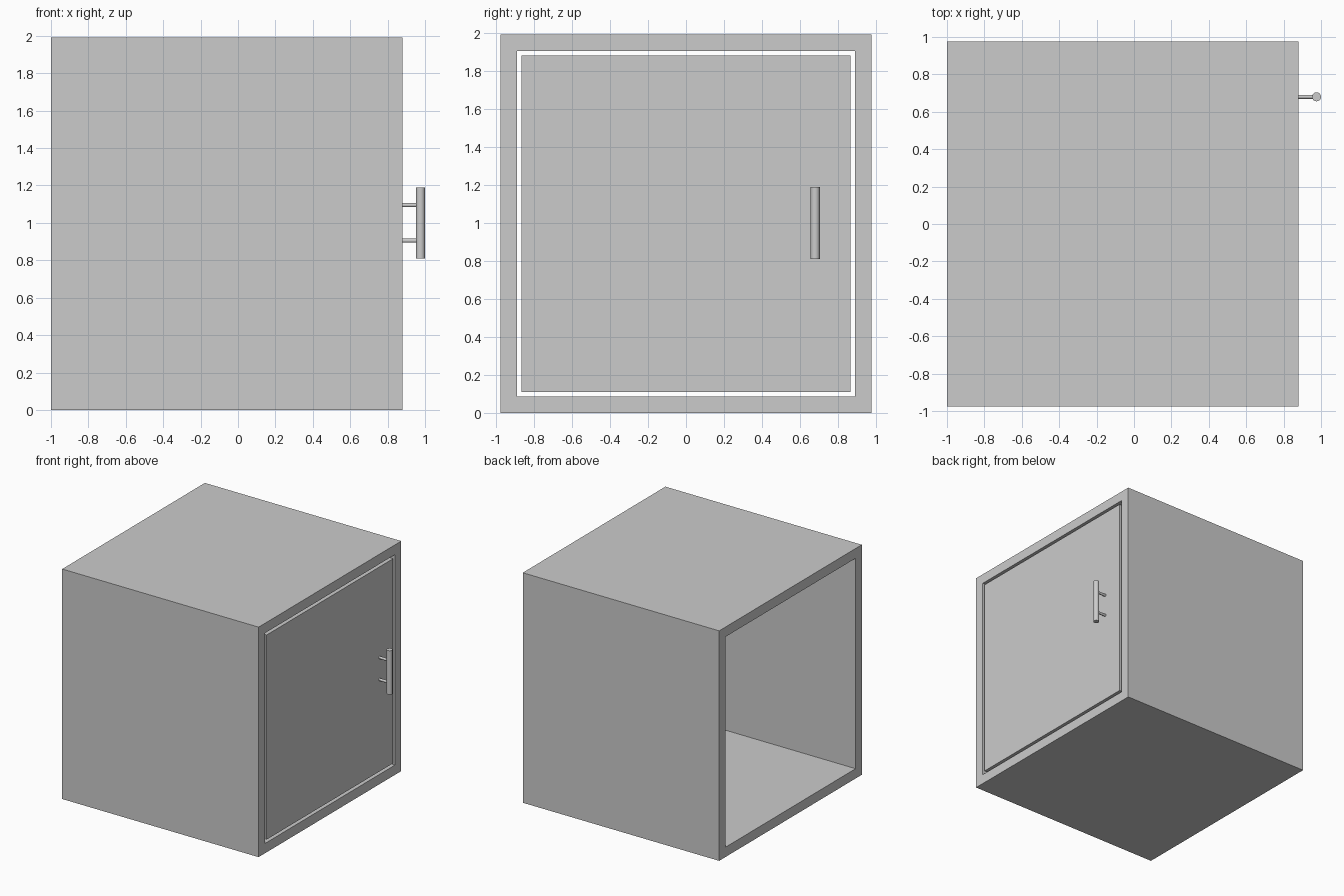
import bpy
import bmesh
import math
from mathutils import Matrix, Vector

cube = bpy.data.objects.get("Cube")
if cube:
    bpy.data.objects.remove(cube, do_unlink=True)

# One plain grey for the whole cabinet
grey = bpy.data.materials.new("plain_grey")
grey.use_nodes = True
colour = (0.6, 0.6, 0.6, 1)
grey.diffuse_color = colour
grey.node_tree.nodes["Principled BSDF"].inputs["Base Color"].default_value = colour

WIDTH_Y, HEIGHT = 1.95, 1.99
BACK, FRONT = -1.0, 0.88
WALL, GAP, DOOR_DEPTH = 0.085, 0.025, 0.08


def add_object(name, bm):
    mesh = bpy.data.meshes.new(name)
    bmesh.ops.recalc_face_normals(bm, faces=bm.faces)
    bm.to_mesh(mesh)
    bm.free()
    mesh.materials.append(grey)
    obj = bpy.data.objects.new(name, mesh)
    bpy.context.collection.objects.link(obj)
    return obj


def rectangle(bm, x, inset):
    """Ring of four corners across the cabinet, inset from its outer edge."""
    half = WIDTH_Y / 2 - inset
    low, high = inset, HEIGHT - inset
    return [bm.verts.new((x, y, z)) for y, z in
            ((-half, low), (half, low), (half, high), (-half, high))]


def bridge(bm, ring_a, ring_b):
    for i in range(4):
        j = (i + 1) % 4
        bm.faces.new((ring_a[i], ring_a[j], ring_b[j], ring_b[i]))


def rod(name, start, end, radius, sides=24):
    start, end = Vector(start), Vector(end)
    axis = end - start
    turn = axis.to_track_quat("Z", "Y").to_matrix().to_4x4()
    bm = bmesh.new()
    bmesh.ops.create_cone(bm, cap_ends=True, segments=sides, radius1=radius,
                          radius2=radius, depth=axis.length,
                          matrix=Matrix.Translation((start + end) / 2) @ turn)
    obj = add_object(name, bm)
    bpy.ops.object.select_all(action="DESELECT")
    obj.select_set(True)
    bpy.context.view_layer.objects.active = obj
    bpy.ops.object.shade_smooth_by_angle(angle=math.radians(40))


# Open-ended cabinet body: four walls around a through opening
bm = bmesh.new()
rings = [rectangle(bm, x, inset) for x, inset in
         ((BACK, 0), (FRONT, 0), (FRONT, WALL), (BACK, WALL))]
for k in range(4):
    bridge(bm, rings[k], rings[(k + 1) % 4])
add_object("cabinet_body", bm)

# Door panel, flush with the frame and separated by a narrow gap
bm = bmesh.new()
inner = rectangle(bm, FRONT - DOOR_DEPTH, WALL + GAP)
outer = rectangle(bm, FRONT, WALL + GAP)
bridge(bm, inner, outer)
bm.faces.new(inner)
bm.faces.new(outer)
add_object("door", bm)

# Bar handle on two posts
HANDLE_X, HANDLE_Y, HANDLE_Z = 0.976, 0.68, 1.0
rod("handle_bar", (HANDLE_X, HANDLE_Y, HANDLE_Z - 0.19),
    (HANDLE_X, HANDLE_Y, HANDLE_Z + 0.19), 0.024)
for name, side in (("lower_handle_post", -1), ("upper_handle_post", 1)):
    z = HANDLE_Z + side * 0.095
    rod(name, (FRONT, HANDLE_Y, z), (HANDLE_X, HANDLE_Y, z), 0.011)
